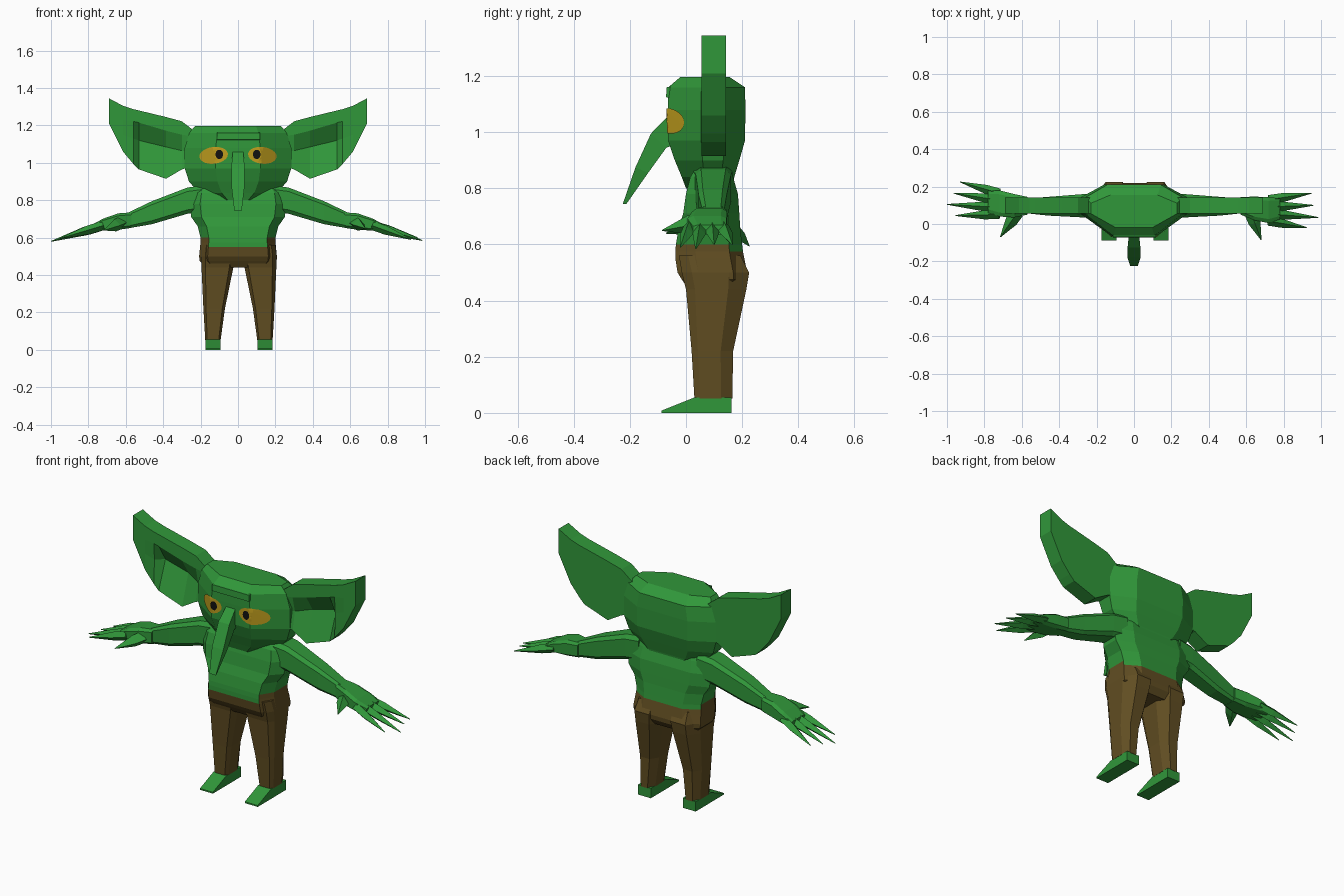
import bpy, bmesh, math
from mathutils import Vector
from mathutils.bvhtree import BVHTree

cube = bpy.data.objects.get("Cube")
if cube:
    bpy.data.objects.remove(cube, do_unlink=True)


def material(name, rgb):
    m = bpy.data.materials.new(name)
    m.use_nodes = True
    m.diffuse_color = (*rgb, 1)
    m.node_tree.nodes["Principled BSDF"].inputs["Base Color"].default_value = (*rgb, 1)
    return m


GREEN = material("skin green", (0.03, 0.31, 0.042))
BROWN = material("trouser brown", (0.12, 0.076, 0.016))
YELLOW = material("eye yellow", (0.54, 0.35, 0.013))
BLACK = material("pupil black", (0.006, 0.006, 0.005))


def finish(name, bm, mats):
    mesh = bpy.data.meshes.new(name)
    bm.to_mesh(mesh)
    bm.free()
    for m in mats:
        mesh.materials.append(m)
    ob = bpy.data.objects.new(name, mesh)
    bpy.context.collection.objects.link(ob)
    return ob


def loft(name, rings, mats, rule=None):
    """Skin a list of equal-length point rings and cap both ends."""
    bm = bmesh.new()
    rows = [[bm.verts.new(p) for p in ring] for ring in rings]
    n = len(rows[0])
    for a, b in zip(rows, rows[1:]):
        for i in range(n):
            j = (i + 1) % n
            bm.faces.new((a[i], a[j], b[j], b[i]))
    bm.faces.new(rows[0])
    bm.faces.new(rows[-1])
    bmesh.ops.recalc_face_normals(bm, faces=bm.faces)
    if rule:
        for f in bm.faces:
            f.material_index = rule(f)
    return finish(name, bm, mats)


def level(z, cx, hx, y0, y1, front=(0.42, 0.43), back=(0.55, 0.25)):
    """Eight-sided horizontal section with cut corners."""
    d = y1 - y0
    ya, yb = y0 + front[1] * d, y1 - back[1] * d
    half = [(front[0] * hx, y0), (hx, ya), (hx, yb), (back[0] * hx, y1)]
    pts = half + [(-x, y) for x, y in reversed(half)]
    return [(cx + x, y, z) for x, y in pts]


def limb(x, z0, z1, y0, y1, k=0.3):
    """Eight-sided section across a limb that runs along x."""
    cy, cz, hy, hz = (y0 + y1) / 2, (z0 + z1) / 2, (y1 - y0) / 2, (z1 - z0) / 2
    c = 1 - k
    shape = [(1, c), (c, 1), (-c, 1), (-1, c), (-1, -c), (-c, -1), (c, -1), (1, -c)]
    return [(x, cy + u * hy, cz + v * hz) for u, v in shape]


def spike(name, base, tip, r):
    """Four-sided pointed finger."""
    a, b = Vector(base), Vector(tip)
    q = (b - a).to_track_quat('Z', 'Y')
    def ring(t, rad):
        return [a.lerp(b, t) + q @ Vector((rad * math.cos(i * math.pi / 2),
                rad * math.sin(i * math.pi / 2), 0)) for i in range(4)]
    return loft(name, [ring(0, r), ring(0.35, r * 0.95), ring(1, 0.002)], [GREEN])


# Trunk: trousers below an uneven waistline, bare skin above
def waistline(f):
    c = f.calc_center_median()
    if c.z < 0.55:
        return 1
    if c.z < 0.575:
        return 0 if f.normal.y < -0.9 else 1
    return 1 if c.z < 0.6 and abs(f.normal.x) > 0.4 and c.y < 0.1 else 0


wide, rear = (0.78, 0.3), (0.6, 0.2)
loft("trunk", [level(z, 0, hx, y0, y1, wide, rear) for z, hx, y0, y1 in [
    (0.44, 0.17, 0.01, 0.19), (0.475, 0.205, -0.015, 0.215), (0.50, 0.208, -0.03, 0.218),
    (0.55, 0.203, -0.038, 0.208), (0.575, 0.2, -0.038, 0.203), (0.60, 0.2, -0.036, 0.2),
    (0.66, 0.215, -0.026, 0.193), (0.71, 0.25, -0.01, 0.19), (0.78, 0.26, 0.0, 0.185),
    (0.84, 0.25, 0.015, 0.168), (0.88, 0.22, 0.04, 0.155)]], [GREEN, BROWN], waistline)

# Head
head = loft("head", [level(z, 0, hx, y0, y1) for z, hx, y0, y1 in [
    (0.80, 0.13, 0.0, 0.165), (0.84, 0.21, -0.015, 0.172), (0.90, 0.262, -0.04, 0.19),
    (0.97, 0.285, -0.064, 0.21), (1.08, 0.285, -0.065, 0.212),
    (1.16, 0.26, -0.063, 0.21), (1.197, 0.23, -0.02, 0.155)]], [GREEN])

# Brow ridge
loft("brow", [[(x, -0.05, 1.12), (x, -0.071, 1.125), (x, -0.069, 1.16), (x, -0.04, 1.165)]
              for x in (-0.112, 0.118)], [GREEN])

# Long hooked nose
loft("nose", [[(-w, yf, zf), (w, yf, zf), (w * 0.8, yb, zb), (-w * 0.8, yb, zb)]
              for w, yf, zf, yb, zb in [
    (0.028, -0.062, 1.06, 0.0, 0.97), (0.034, -0.125, 0.995, -0.07, 0.945),
    (0.035, -0.18, 0.875, -0.135, 0.855), (0.02, -0.225, 0.745, -0.212, 0.745)]], [GREEN])

# Eyes: thin discs laid on the face
surface = BVHTree.FromPolygons([v.co for v in head.data.vertices],
                               [p.vertices[:] for p in head.data.polygons])


def patch(name, cx, cz, rx, rz, tilt, lift, mat):
    bm = bmesh.new()
    n, steps = 20, 6
    def point(t, a):
        u, v = rx * t * math.cos(a), rz * t * math.sin(a)
        x = cx + u * math.cos(tilt) - v * math.sin(tilt)
        z = cz + u * math.sin(tilt) + v * math.cos(tilt)
        hit = surface.ray_cast(Vector((x, -1, z)), Vector((0, 1, 0)))[0]
        return bm.verts.new((x, hit.y - lift, z))
    rows = [[point(k / steps, 2 * math.pi * i / n) for i in range(n)]
            for k in range(1, steps + 1)]
    mid = point(0, 0)
    for i in range(n):
        j = (i + 1) % n
        bm.faces.new((mid, rows[0][i], rows[0][j]))
        for a, b in zip(rows, rows[1:]):
            bm.faces.new((a[i], b[i], b[j], a[j]))
    for f in bm.faces:
        f.normal_update()
        if f.normal.y > 0:
            f.normal_flip()
    finish(name, bm, [mat])


# Finger tips of each hand, from back to front, the thumb last
tips = {1: [(0.95, 0.165, 0.60), (0.96, 0.10, 0.60), (0.985, 0.035, 0.585),
            (0.925, -0.02, 0.59), (0.68, -0.085, 0.65)],
        -1: [(0.93, 0.225, 0.595), (0.965, 0.165, 0.59), (1.0, 0.105, 0.58),
             (0.955, 0.045, 0.595), (0.715, -0.07, 0.64)]}

for s, side in ((1, "left"), (-1, "right")):
    patch(side + "_eye", s * 0.13, 1.04, 0.077, 0.045, -s * 0.12 if s > 0 else 0.12, 0.004, YELLOW)
    patch(side + "_pupil", s * 0.1, 1.045, 0.02, 0.025, 0, 0.008, BLACK)

    # Ear with a groove along its front
    loft(side + "_ear", [[(s * x, 0.143, top), (s * x, 0.055, top), (s * x, 0.055, g1),
                          (s * x, deep, g0), (s * x, 0.055, low), (s * x, 0.143, low)]
                         for x, top, g1, g0, low, deep in [
        (0.22, 1.16, 1.14, 1.05, 0.99, 0.06), (0.30, 1.222, 1.15, 1.065, 0.965, 0.075),
        (0.385, 1.245, 1.172, 1.085, 0.915, 0.11), (0.53, 1.28, 1.215, 1.12, 0.965, 0.115),
        (0.56, 1.287, 1.222, 1.13, 0.995, 0.06), (0.615, 1.305, 1.23, 1.15, 1.06, 0.055),
        (0.69, 1.345, 1.30, 1.26, 1.21, 0.055)]], [GREEN])

    # Arm
    loft(side + "_arm", [limb(s * x, *rest) for x, *rest in [
        (0.18, 0.74, 0.88, 0.03, 0.165), (0.27, 0.728, 0.868, 0.035, 0.16),
        (0.46, 0.672, 0.795, 0.045, 0.145), (0.60, 0.648, 0.728, 0.06, 0.135)]], [GREEN])

    # Palm
    shift = 0.0 if s < 0 else -0.035
    loft(side + "_palm", [limb(s * x, z0, z1, y0 + shift * t, y1 + shift * t)
                          for x, z0, z1, y0, y1, t in [
        (0.57, 0.652, 0.735, 0.05, 0.145, 0), (0.64, 0.642, 0.73, 0.035, 0.16, 0.4),
        (0.72, 0.638, 0.702, 0.04, 0.18, 1), (0.78, 0.635, 0.67, 0.06, 0.18, 1)]], [GREEN])

    # Fingers and thumb
    for i, (x, y, z) in enumerate(tips[s][:4]):
        spike(f"{side}_finger_{i + 1}", (s * 0.72, 0.165 - 0.038 * i + shift, 0.665),
              (s * x, y, z), 0.025)
    x, y, z = tips[s][4]
    spike(side + "_thumb", (s * 0.625, 0.06, 0.68), (s * x, y, z), 0.035)

    # Trouser leg
    loft(side + "_leg", [level(z, s * (a + b) / 2 + 0.005, (b - a) / 2, y0, y1, (0.75, 0.15), (0.5, 0.3))
                         for z, a, b, y0, y1 in [
        (0.052, 0.098, 0.18, 0.03, 0.165), (0.22, 0.075, 0.19, 0.02, 0.168),
        (0.44, 0.03, 0.2, 0.0, 0.215), (0.50, 0.02, 0.203, -0.015, 0.225),
        (0.56, 0.02, 0.195, -0.025, 0.195)]], [BROWN])

    # Wedge foot
    cx = s * 0.139 + 0.005
    loft(side + "_foot", [[(cx + d, 0.163, 0), (cx + d, 0.163, 0.055), (cx + d, 0.03, 0.055),
                           (cx + d, -0.088, 0.008), (cx + d, -0.088, 0)]
                          for d in (-0.04, 0.04)], [GREEN])
